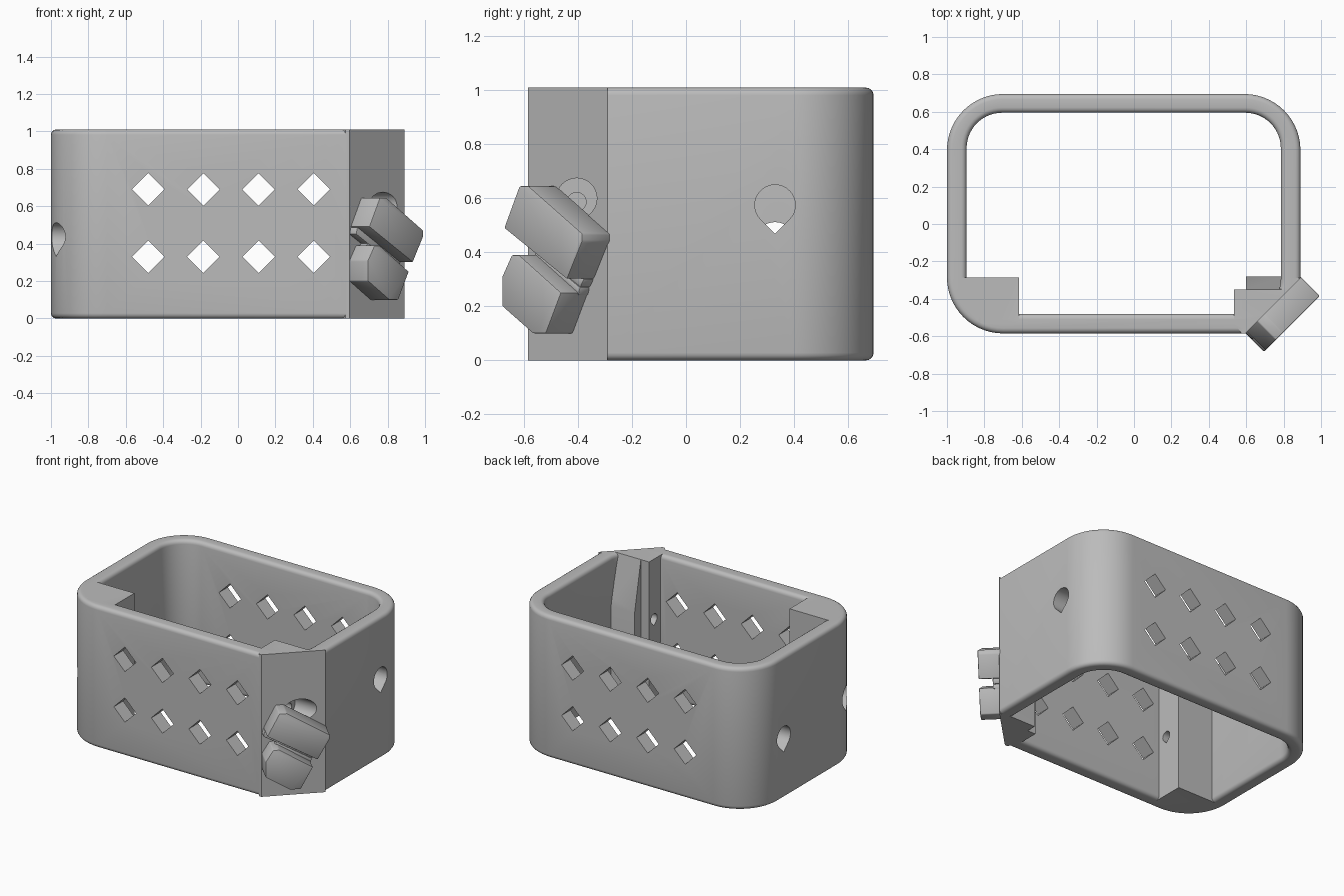
import bpy, bmesh, math
from mathutils import Vector

cube = bpy.data.objects.get("Cube")
if cube:
    bpy.data.objects.remove(cube, do_unlink=True)

gray = bpy.data.materials.new("light_gray")
gray.use_nodes = True
COLOR = (0.5, 0.5, 0.5, 1)
gray.diffuse_color = COLOR
gray.node_tree.nodes["Principled BSDF"].inputs["Base Color"].default_value = COLOR

X, Y, Z = Vector((1, 0, 0)), Vector((0, 1, 0)), Vector((0, 0, 1))
ALONG = Vector((1, 1, 0)).normalized()     # along the chamfered corner
OUT = Vector((1, -1, 0)).normalized()      # out of the chamfered corner
H = 1.01


def finish(name, bm):
    bmesh.ops.recalc_face_normals(bm, faces=bm.faces)
    mesh = bpy.data.meshes.new(name)
    bm.to_mesh(mesh)
    bm.free()
    mesh.materials.append(gray)
    obj = bpy.data.objects.new(name, mesh)
    bpy.context.collection.objects.link(obj)
    return obj


def prism(name, pts, origin, u, v, depth, bevel=0):
    bm = bmesh.new()
    base = [bm.verts.new(origin + u * a + v * b) for a, b in pts]
    top = [bm.verts.new(p.co + depth) for p in base]
    bm.faces.new(base)
    bm.faces.new(top)
    for i in range(len(pts)):
        j = (i + 1) % len(pts)
        bm.faces.new((base[i], base[j], top[j], top[i]))
    if bevel:
        bmesh.ops.bevel(bm, geom=bm.edges[:], offset=bevel, segments=2,
                        profile=0.5, affect='EDGES')
    return finish(name, bm)


def box_pts(x0, x1, y0, y1):
    return [(x0, y0), (x1, y0), (x1, y1), (x0, y1)]


def rounded_rect(x0, x1, y0, y1, r, n=14):
    corners = [(x1 - r, y1 - r), (x0 + r, y1 - r), (x0 + r, y0 + r), (x1 - r, y0 + r)]
    return [(cx + r * math.cos(a), cy + r * math.sin(a))
            for k, (cx, cy) in enumerate(corners)
            for a in (math.pi / 2 * (k + i / n) for i in range(n + 1))]


def teardrop(r, n=24):
    # three quarters of a circle closed by a point at the bottom
    arc = [(r * math.cos(a), r * math.sin(a))
           for a in (math.radians(-45 + 270 * i / n) for i in range(n + 1))]
    return arc + [(0, -1.42 * r)]


def combine(target, others, operation):
    for other in others:
        mod = target.modifiers.new("cut", 'BOOLEAN')
        mod.operation, mod.solver, mod.object = operation, 'EXACT', other
    graph = bpy.context.evaluated_depsgraph_get()
    mesh = bpy.data.meshes.new_from_object(target.evaluated_get(graph))
    target.modifiers.clear()
    target.data = mesh
    for other in others:
        bpy.data.objects.remove(other, do_unlink=True)


# rounded ring wall with softened rims
bm = bmesh.new()
loops = []
for pts in (rounded_rect(-1, 0.89, -0.585, 0.695, 0.3),
            rounded_rect(-0.895, 0.785, -0.48, 0.595, 0.19)):
    for z in (0, H):
        loops.append([bm.verts.new((x, y, z)) for x, y in pts])
ob, ot, ib, it = loops
for a, b in ((ob, ot), (ot, it), (it, ib), (ib, ob)):
    for i in range(len(a)):
        j = (i + 1) % len(a)
        bm.faces.new((a[i], a[j], b[j], b[i]))
rims = [e for e in bm.edges
        if abs(e.verts[0].co.z - e.verts[1].co.z) < 1e-4 and
        any(abs(f.normal.z) < 0.5 for f in e.link_faces if not f.normal_update())
        and any(abs(f.normal.z) > 0.5 for f in e.link_faces)
        and len({abs(round(f.normal.z)) for f in e.link_faces}) == 2]
bmesh.ops.bevel(bm, geom=rims, offset=0.028, segments=4, profile=0.5, affect='EDGES')
wall = finish("basket_wall", bm)

# corner blocks inside the wall
O = Vector((0, 0, 0))
left_block = prism("block", [(-0.94, -0.285), (-0.94, -0.4), (-0.82, -0.53),
                             (-0.615, -0.53), (-0.615, -0.285)], O, X, Y, Z * H)
post = prism("post", [(0.535, -0.53), (0.575, -0.585), (0.89, -0.585), (0.89, -0.29),
                      (0.84, -0.29), (0.84, -0.35), (0.535, -0.35)], O, X, Y, Z * H)
# rib that leans back towards the top
rib = prism("rib", [(-0.42, 0), (-0.28, 0), (-0.28, 0.66), (-0.35, H), (-0.42, H)],
            X * 0.6, Y, Z, X * 0.24)
combine(wall, [left_block, post, rib], 'UNION')

# chamfered corner
cutters = [prism("corner_cutter", [(0.55, -0.63), (1.0, -0.63), (1.0, -0.18)],
                 Z * -0.1, X, Y, Z * 1.3)]

# diamond windows through front and back
d = 0.087
diamond = [(d, 0), (0, d), (-d, 0), (0, -d)]
for x in (-0.48, -0.185, 0.11, 0.405):
    for z in (0.33, 0.69):
        cutters.append(prism("window_cutter", diamond, Vector((x, -0.8, z)), X, Z, Y * 1.7))

# cord holes: two open, two ending in narrow bores
for x, length, y, z, r in ((-1.1, 0.3, 0.33, 0.437, 0.075), (0.7, 0.3, 0.33, 0.575, 0.075),
                           (-1.1, 0.27, -0.41, 0.437, 0.075), (-0.9, 0.4, -0.41, 0.437, 0.035),
                           (0.68, 0.3, -0.405, 0.6, 0.075), (0.4, 0.4, -0.405, 0.587, 0.035)):
    cutters.append(prism("hole_cutter", teardrop(r), Vector((x, y, z)), Y, Z, X * length))
combine(wall, cutters, 'DIFFERENCE')

# clip jaws on the chamfered corner, each with a small lip at its root
ROOT = Vector((0.745, -0.435, 0)) - OUT * 0.01
upper = [(-0.2, 0.49), (-0.12, 0.645), (-0.07, 0.645), (0.21, 0.47), (0.21, 0.44), (0.13, 0.3)]
lower = [(-0.21, 0.2), (-0.21, 0.31), (-0.16, 0.39), (-0.12, 0.39),
         (0.1, 0.25), (0.02, 0.1), (-0.05, 0.1)]
upper_lip = [(-0.2, 0.49), (0.13, 0.3), (0.11, 0.27), (-0.21, 0.45)]
lower_lip = [(-0.14, 0.38), (0.1, 0.24), (0.11, 0.27), (-0.12, 0.405)]
parts = [wall]
for name, pts, depth in (("upper_clip_jaw", upper, 0.15), ("lower_clip_jaw", lower, 0.15),
                         ("upper_clip_lip", upper_lip, 0.06), ("lower_clip_lip", lower_lip, 0.06)):
    parts.append(prism(name, pts, ROOT, ALONG, Z, OUT * depth, 0.006))

for obj in parts:
    bpy.ops.object.select_all(action='DESELECT')
    obj.select_set(True)
    bpy.context.view_layer.objects.active = obj
    bpy.ops.object.shade_smooth_by_angle(angle=math.radians(30))
